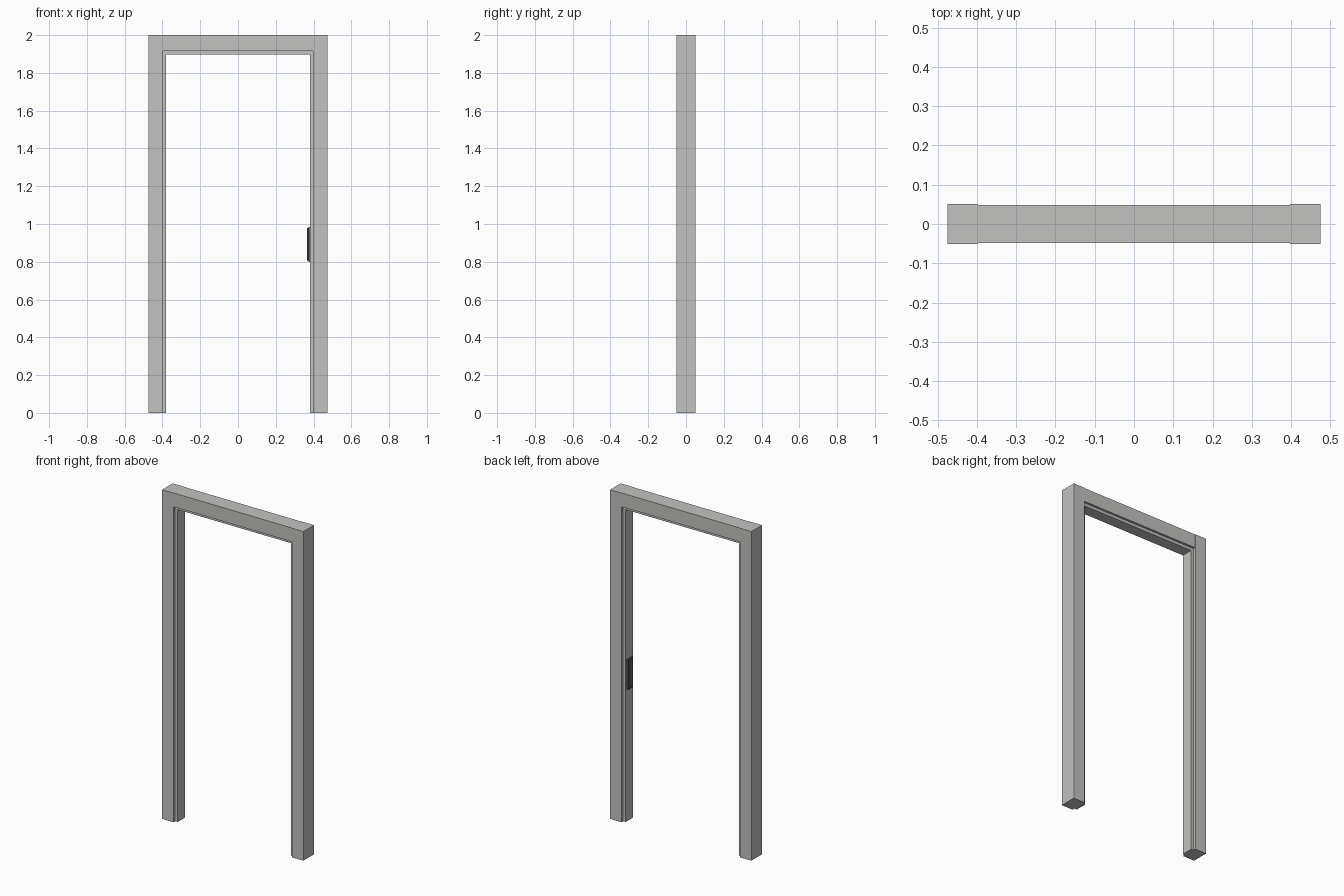
import bpy, bmesh

if "Cube" in bpy.data.objects:
    bpy.data.objects.remove(bpy.data.objects["Cube"])

# Flat colours
def material(name, c):
    m = bpy.data.materials.new(name)
    m.diffuse_color = (*c, 1)
    m.use_nodes = True
    m.node_tree.nodes["Principled BSDF"].inputs["Base Color"].default_value = m.diffuse_color
    return m

grey = material("light_grey_paint", (0.54, 0.54, 0.53))
dark = material("dark_metal", (0.13, 0.13, 0.13))

def box(name, x, y, z, mat, bevel=0.0):
    bm = bmesh.new()
    bmesh.ops.create_cube(bm, size=1)
    for v in bm.verts:
        v.co = [r[0] if c < 0 else r[1] for c, r in zip(v.co, (x, y, z))]
    if bevel:
        bmesh.ops.bevel(bm, geom=bm.edges[:], offset=bevel, segments=1, affect='EDGES')
    me = bpy.data.meshes.new(name)
    bm.to_mesh(me)
    bm.free()
    me.materials.append(mat)
    ob = bpy.data.objects.new(name, me)
    bpy.context.collection.objects.link(ob)
    return ob

W, D, H = 0.475, 0.051, 2.0      # half width, half depth, height
IN, STOP = 0.398, 0.381          # inner edge of posts and of door stop
STOP_D = 0.035                   # half depth of door stop

# Posts with their door stops, left and right
for side, s in (("left", -1), ("right", 1)):
    box(side + "_post", sorted((s * IN, s * W)), (-D, D), (0, H), grey)
    box(side + "_stop", sorted((s * STOP, s * IN)), (-STOP_D, STOP_D), (0, 1.898), grey)

# Head rail, set back slightly from the posts, and its stop
box("head_rail", (-IN, IN), (-D + 0.002, D - 0.002), (1.916, H), grey)
box("head_stop", (-IN, IN), (-STOP_D, STOP_D), (1.898, 1.916), grey)

# Strike plate on the right stop, with raised centre
box("strike_plate", (0.373, STOP), (-0.025, 0.025), (0.80, 0.985), dark)
box("strike_plate_lip", (0.366, 0.373), (-0.018, 0.018), (0.805, 0.98), dark, 0.002)
